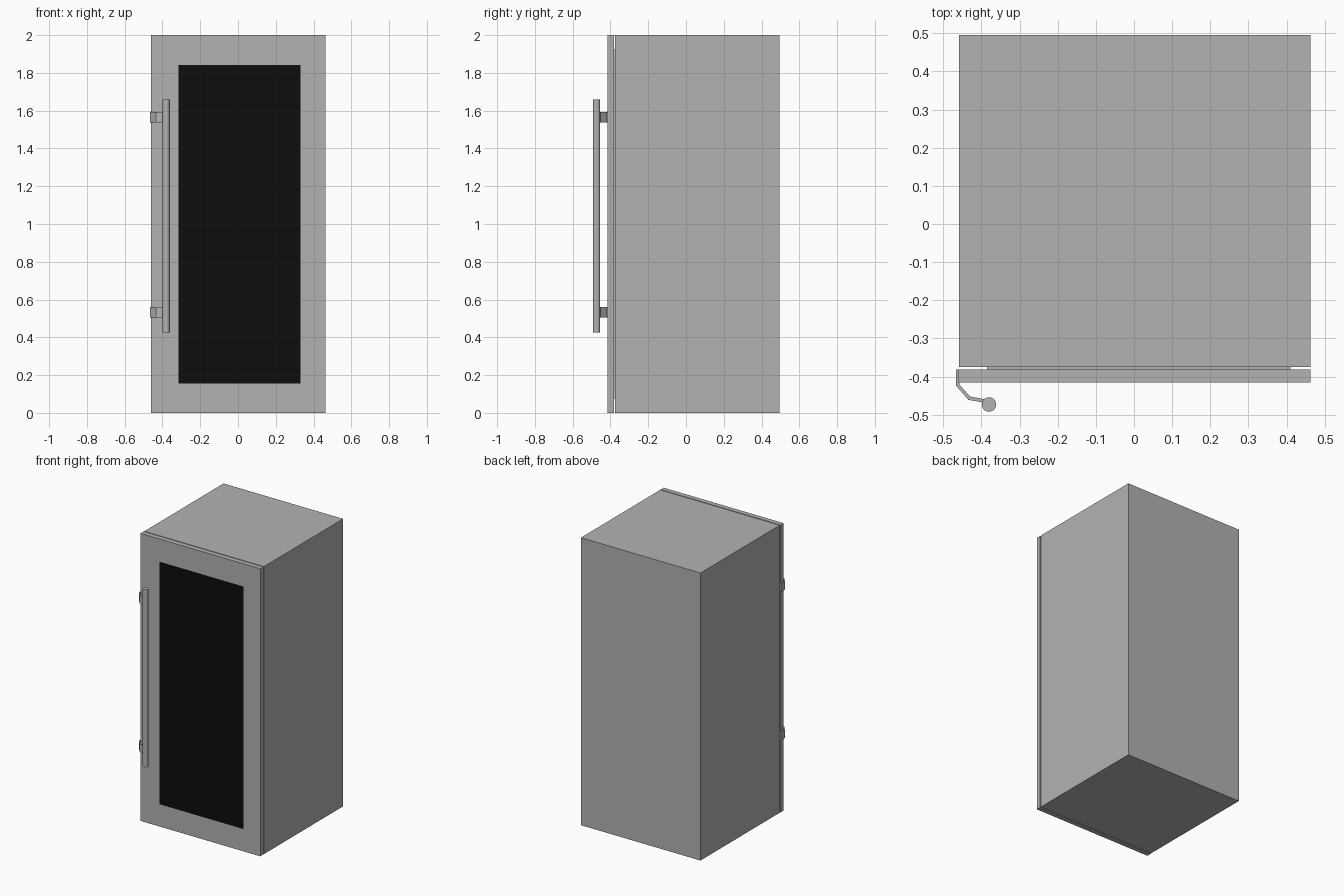
import bpy
import bmesh

cube = bpy.data.objects.get("Cube")
if cube:
    bpy.data.objects.remove(cube, do_unlink=True)


def material(name, value):
    mat = bpy.data.materials.new(name)
    mat.use_nodes = True
    colour = (value, value, value, 1)
    mat.diffuse_color = colour
    mat.node_tree.nodes["Principled BSDF"].inputs["Base Color"].default_value = colour
    return mat


steel = material("grey_steel", 0.448)
black = material("black_glass", 0.004)


def add_object(name, bm, *mats):
    bmesh.ops.recalc_face_normals(bm, faces=bm.faces)
    mesh = bpy.data.meshes.new(name)
    bm.to_mesh(mesh)
    bm.free()
    for mat in mats:
        mesh.materials.append(mat)
    obj = bpy.data.objects.new(name, mesh)
    bpy.context.collection.objects.link(obj)
    return obj


def box_mesh(low, high):
    bm = bmesh.new()
    bmesh.ops.create_cube(bm, size=1)
    for v in bm.verts:
        v.co = [h if c > 0 else l for c, l, h in zip(v.co, low, high)]
    return bm


# Cabinet body and the recessed seal behind the door
add_object("cabinet_body", box_mesh((-0.458, -0.375, 0), (0.462, 0.495, 2)), steel)
add_object("door_seal", box_mesh((-0.385, -0.384, 0.075), (0.41, -0.374, 1.925)), steel)

# Door with the glass window inset in its front face
bm = box_mesh((-0.46, -0.415, 0), (0.462, -0.381, 2))
bm.normal_update()
front = min(bm.faces, key=lambda f: f.calc_center_median().y)
bmesh.ops.inset_region(bm, faces=[front], thickness=0.1)
for v in front.verts:
    v.co.x = 0.332 if v.co.x > 0 else -0.315
    v.co.z = 1.842 if v.co.z > 1 else 0.155
front.material_index = 1
add_object("door", bm, steel, black)

# Vertical handle bar
bpy.ops.mesh.primitive_cylinder_add(vertices=32, radius=0.019, depth=1.235,
                                    location=(-0.38, -0.473, 1.0425))
bar = bpy.context.object
bar.name = "handle_bar"
bar.data.materials.append(steel)
bpy.ops.object.shade_smooth_by_angle()

# Bent brackets holding the bar to the door edge
profile = [(-0.466, -0.381), (-0.466, -0.424), (-0.434, -0.461), (-0.392, -0.468),
           (-0.392, -0.459), (-0.43, -0.452), (-0.457, -0.421), (-0.457, -0.381)]
for name, bottom in (("lower_bracket", 0.504), ("upper_bracket", 1.537)):
    bm = bmesh.new()
    face = bm.faces.new([bm.verts.new((x, y, bottom)) for x, y in profile])
    top = bmesh.ops.extrude_face_region(bm, geom=[face])["geom"]
    bmesh.ops.translate(bm, vec=(0, 0, 0.056),
                        verts=[g for g in top if isinstance(g, bmesh.types.BMVert)])
    add_object(name, bm, steel)
